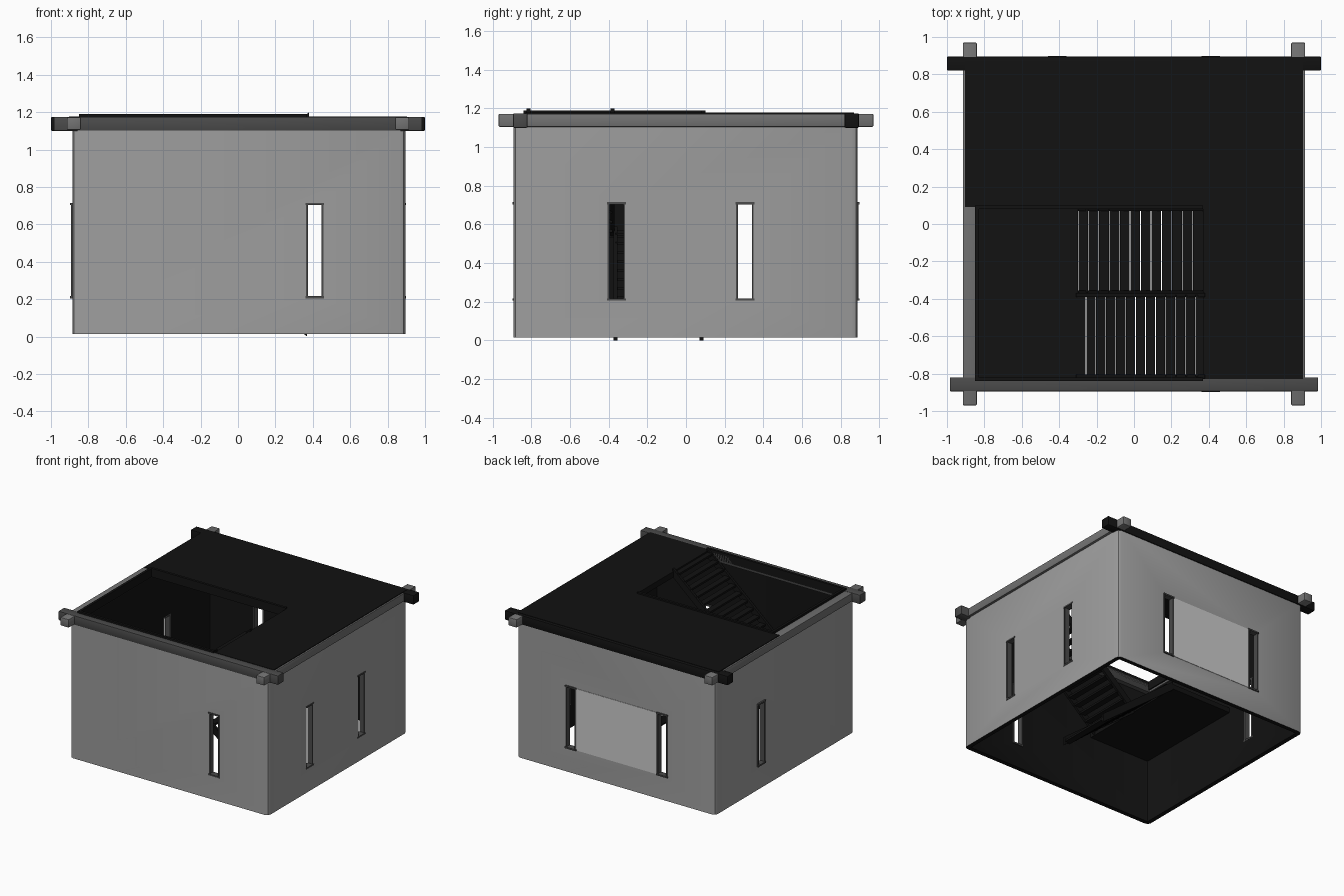
import bpy, bmesh
from math import pi
from mathutils import Matrix

if "Cube" in bpy.data.objects:
    bpy.data.objects.remove(bpy.data.objects["Cube"])


def shade(name, v):
    m = bpy.data.materials.new(name)
    m.diffuse_color = (v, v, v, 1)
    m.use_nodes = True
    m.node_tree.nodes["Principled BSDF"].inputs["Base Color"].default_value = m.diffuse_color
    return m


PLASTER = shade("plaster", 0.34)
BLACK = shade("blackened_wood", 0.006)
TRIM = shade("dark_trim", 0.07)
SIDE = shade("grey_beam", 0.17)
PALE = shade("pale_panel", 0.8)


def make(name, bm, mat, smooth=False):
    bmesh.ops.recalc_face_normals(bm, faces=bm.faces)
    me = bpy.data.meshes.new(name)
    bm.to_mesh(me)
    bm.free()
    me.materials.append(mat)
    ob = bpy.data.objects.new(name, me)
    bpy.context.collection.objects.link(ob)
    if smooth:
        bpy.ops.object.select_all(action='DESELECT')
        ob.select_set(True)
        bpy.context.view_layer.objects.active = ob
        bpy.ops.object.shade_smooth_by_angle()
    return ob


def add_box(bm, x0, x1, y0, y1, z0, z1):
    m = Matrix.Translation(((x0 + x1) / 2, (y0 + y1) / 2, (z0 + z1) / 2))
    m = m @ Matrix.Diagonal((x1 - x0, y1 - y0, z1 - z0, 1))
    return bmesh.ops.create_cube(bm, size=1, matrix=m)['verts']


def boxes(name, items, mat, bevel=0):
    bm = bmesh.new()
    for b in items:
        add_box(bm, *b)
    if bevel:
        bmesh.ops.bevel(bm, geom=bm.edges[:], offset=bevel, segments=2,
                        profile=0.5, affect='EDGES')
    return make(name, bm, mat, bevel > 0)


def extrude_profile(name, pts, vec, mat):
    bm = bmesh.new()
    f = bm.faces.new([bm.verts.new(p) for p in pts])
    r = bmesh.ops.extrude_face_region(bm, geom=[f], use_keep_orig=True)
    vs = [v for v in r['geom'] if isinstance(v, bmesh.types.BMVert)]
    bmesh.ops.translate(bm, verts=vs, vec=vec)
    return make(name, bm, mat)


# Plaster wall shell: tube with eased corners, open at top and bottom
W, T, Z0, Z1 = 0.89, 0.035, 0.015, 1.12


def ring(bm, r, c, z):
    pts = []
    for sx, sy, flip in ((1, 1, 0), (-1, 1, 1), (-1, -1, 0), (1, -1, 1)):
        pair = [(sx * r, sy * (r - c)), (sx * (r - 0.3 * c), sy * (r - 0.3 * c)),
                (sx * (r - c), sy * r)]
        pts += pair[::-1] if flip else pair
    return [bm.verts.new((x + 0.005, y - 0.002, z)) for x, y in pts]


bm = bmesh.new()
loops = [ring(bm, W, 0.03, Z0), ring(bm, W, 0.03, Z1),
         ring(bm, W - T, 0.012, Z1), ring(bm, W - T, 0.012, Z0)]
for i in range(4):
    a, b = loops[i], loops[(i + 1) % 4]
    for j in range(len(a)):
        k = (j + 1) % len(a)
        bm.faces.new((a[j], a[k], b[k], b[j]))
walls = make("walls", bm, PLASTER)
walls.data.materials.append(BLACK)

# Slit windows: (position along the wall, quarter turns from the front wall)
windows = [(0.41, 0), (-0.36, 1), (0.305, 1), (0.41, 2), (-0.41, 2), (-0.305, 3)]
cut = bmesh.new()
frames = bmesh.new()
for pos, turn in windows:
    rot = Matrix.Rotation(turn * pi / 2, 4, 'Z')
    v = add_box(cut, pos - 0.045, pos + 0.045, -W - 0.1, -W + 0.1, 0.21, 0.71)
    bmesh.ops.transform(cut, matrix=rot, verts=v)
    y0, y1 = -W - 0.008, -W + T + 0.006
    parts = [(pos - 0.047, pos - 0.037, y0 + 0.005, y1, 0.21, 0.71),
             (pos + 0.037, pos + 0.047, y0 + 0.005, y1, 0.21, 0.71),
             (pos - 0.05, pos + 0.05, y0, y1, 0.205, 0.217),
             (pos - 0.05, pos + 0.05, y0, y1, 0.703, 0.715)]
    for p in parts:
        bmesh.ops.transform(frames, matrix=rot, verts=add_box(frames, *p))
make("window_frames", frames, TRIM)
cutter = make("window_cutter", cut, BLACK)
mod = walls.modifiers.new("windows", 'BOOLEAN')
mod.operation, mod.solver, mod.object = 'DIFFERENCE', 'EXACT', cutter
bpy.context.view_layer.objects.active = walls
bpy.ops.object.select_all(action='DESELECT')
walls.select_set(True)
bpy.ops.object.modifier_apply(modifier=mod.name)
bpy.data.objects.remove(cutter)
bpy.ops.object.shade_smooth_by_angle()

# Dark inside faces and reveals
for p in walls.data.polygons:
    c, n = p.center, p.normal
    outside = max(abs(c.x), abs(c.y)) > W - 0.02 and c.x * n.x + c.y * n.y > 0.5
    p.material_index = 0 if outside else 1

# Flat panel between the back windows
boxes("back_panel", [(-0.36, 0.36, W - 0.01, W + 0.001, 0.21, 0.71)], PALE)

# Crossing timber beams around the top
boxes("front_beam", [(-0.985, 0.985, -0.895, -0.82, 1.10, 1.175)], TRIM, 0.006)
boxes("back_beam", [(-1, 1, 0.82, 0.895, 1.10, 1.175)], BLACK, 0.006)
for s, n in ((-1, "left"), (1, "right")):
    xs = sorted((s * 0.915, s * 0.84))
    boxes(n + "_beam", [(*xs, -0.97, 0.97, 1.105, 1.172)], SIDE, 0.006)

# Upper floor around the stairwell
HX0, HX1, HY0, HY1 = -0.85, 0.37, -0.83, 0.09
boxes("upper_floor", [(-0.903, 0.903, HY1, 0.87, 1.13, 1.178),
                      (HX1, 0.903, -0.83, HY1, 1.13, 1.178)], BLACK)

# Raised trim on three sides of the stairwell
boxes("stairwell_trim", [
    (HX0, HX0 + 0.02, HY0, HY1 + 0.01, 1.12, 1.19),
    (HX0, HX1, HY0 - 0.01, HY0 + 0.01, 1.12, 1.19),
    (HX0, HX1, HY1 - 0.01, HY1 + 0.01, 1.12, 1.19)], BLACK)

# Half landing
boxes("stair_landing", [(-0.86, -0.3, -0.86, HY1, 0.53, 0.57)], BLACK)


# Stair flights: open treads between sloping stringers
def flight(name, x0, x1, z0, z1, y0, y1, n):
    dx, dz = (x1 - x0) / n, (z1 - z0) / n
    treads = []
    for i in range(n):
        a, b = sorted((x0 + dx * i, x0 + dx * (i + 1)))
        z = z0 + dz * (i + 1)
        treads.append((a + 0.002, b - 0.002, y0, y1, z - 0.02, z - 0.004))
    boxes(name + "_treads", treads, BLACK)
    for k, y in enumerate((y0, y1)):
        pts = [(x0, y - 0.01, z0), (x1, y - 0.01, z1 - 0.04),
               (x1, y - 0.01, z1 + 0.03), (x0, y - 0.01, z0 + 0.07)]
        extrude_profile(f"{name}_stringer_{k + 1}", pts, (0, 0.02, 0), BLACK)


flight("lower_flight", 0.37, -0.3, 0.0, 0.56, -0.365, 0.08, 12)
flight("upper_flight", -0.31, 0.38, 0.53, 1.17, -0.815, -0.38, 13)
